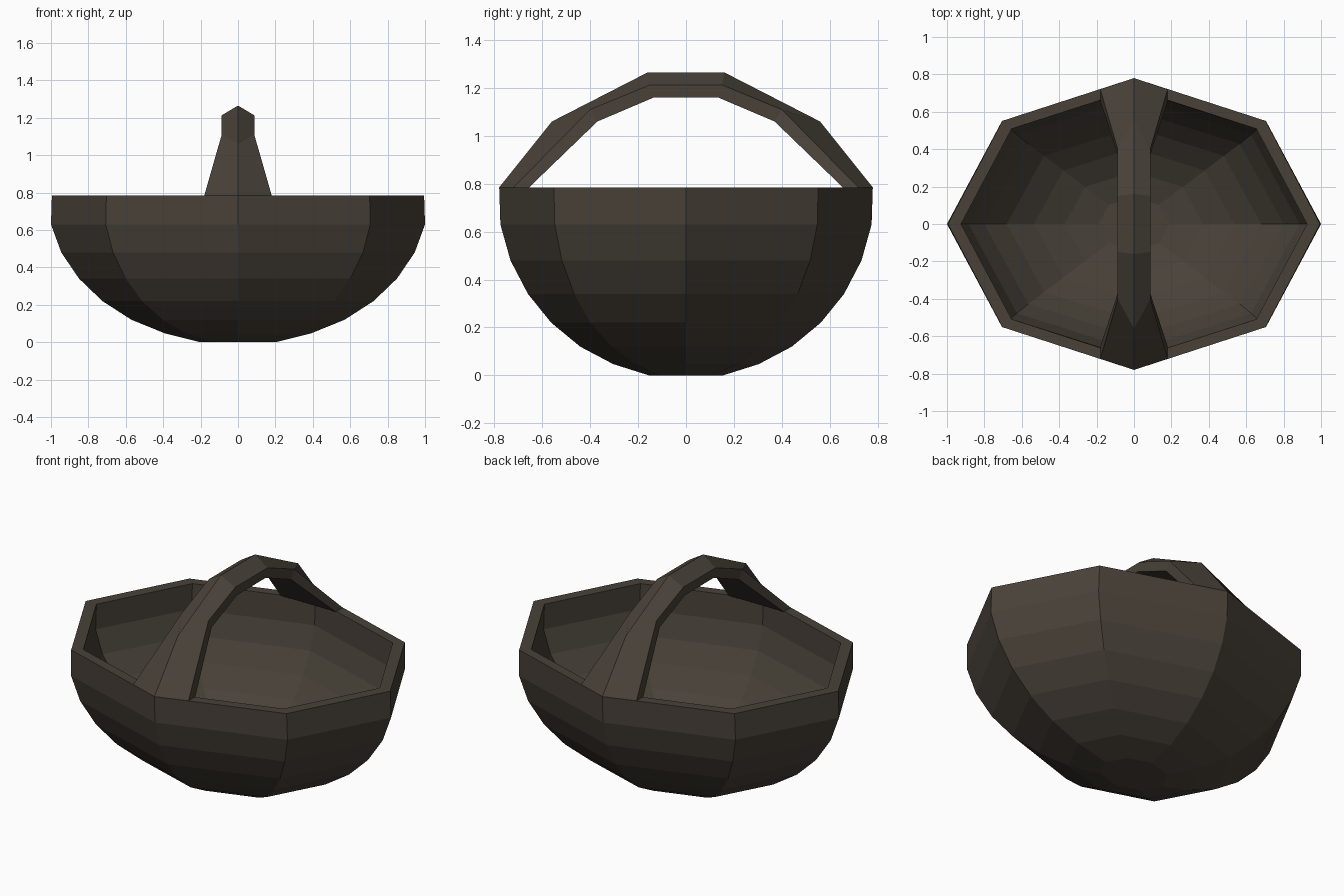
import bpy, bmesh
from math import sin, cos, pi

if "Cube" in bpy.data.objects:
    bpy.data.objects.remove(bpy.data.objects["Cube"])

mat = bpy.data.materials.new("dark_wicker")
mat.diffuse_color = (0.065, 0.053, 0.04, 1)
mat.use_nodes = True
mat.node_tree.nodes["Principled BSDF"].inputs["Base Color"].default_value = mat.diffuse_color

SIDES = 8
TOP = 0.785


def finish(name, bm):
    bmesh.ops.recalc_face_normals(bm, faces=bm.faces)
    mesh = bpy.data.meshes.new(name)
    bm.to_mesh(mesh)
    bm.free()
    obj = bpy.data.objects.new(name, mesh)
    bpy.context.collection.objects.link(obj)
    mesh.materials.append(mat)
    return obj


def skin(bm, rings):
    """Bridge matching closed rings of vertices with quads."""
    for a, b in zip(rings, rings[1:]):
        n = len(a)
        for i in range(n):
            j = (i + 1) % n
            bm.faces.new((a[i], a[j], b[j], b[i]))


# Bowl: oval octagon, outer wall up, over the rim, inner wall down (rx, ry, z)
outer = [(0.2, 0.155, 0), (0.39, 0.304, 0.047), (0.57, 0.442, 0.12),
         (0.725, 0.563, 0.22), (0.85, 0.66, 0.34), (0.945, 0.733, 0.48),
         (1.0, 0.775, 0.63), (0.995, 0.78, TOP)]
inner = [(0.925, 0.72, TOP), (0.93, 0.715, 0.635), (0.885, 0.675, 0.5),
         (0.80, 0.605, 0.38), (0.68, 0.515, 0.27), (0.535, 0.405, 0.18),
         (0.37, 0.28, 0.11), (0.19, 0.145, 0.07)]
bm = bmesh.new()
rings = [[bm.verts.new((rx * cos(2 * pi * i / SIDES), ry * sin(2 * pi * i / SIDES), z))
          for i in range(SIDES)] for rx, ry, z in outer + inner]
skin(bm, rings)
bm.faces.new(rings[0])
bm.faces.new(rings[-1])
finish("basket_bowl", bm)

# Handle: ridged five-sided section, flaring out to the rim at both ends
# (half width, ridge (y, z), shoulder (y, z), underside (y, z))
stations = [(0.18, (0.78, TOP), (0.72, TOP), (0.655, TOP)),
            (0.087, (0.56, 1.06), (0.40, 1.11), (0.37, 1.06)),
            (0.087, (0.16, 1.265), (0.15, 1.213), (0.135, 1.16))]
bm = bmesh.new()
path = [(1, s) for s in stations] + [(-1, s) for s in reversed(stations)]
rings = []
for side, (w, ridge, shoulder, under) in path:
    section = [(0, ridge), (w, shoulder), (w, under), (-w, under), (-w, shoulder)]
    rings.append([bm.verts.new((x, side * y, z)) for x, (y, z) in section])
skin(bm, rings)
finish("carry_handle", bm)
